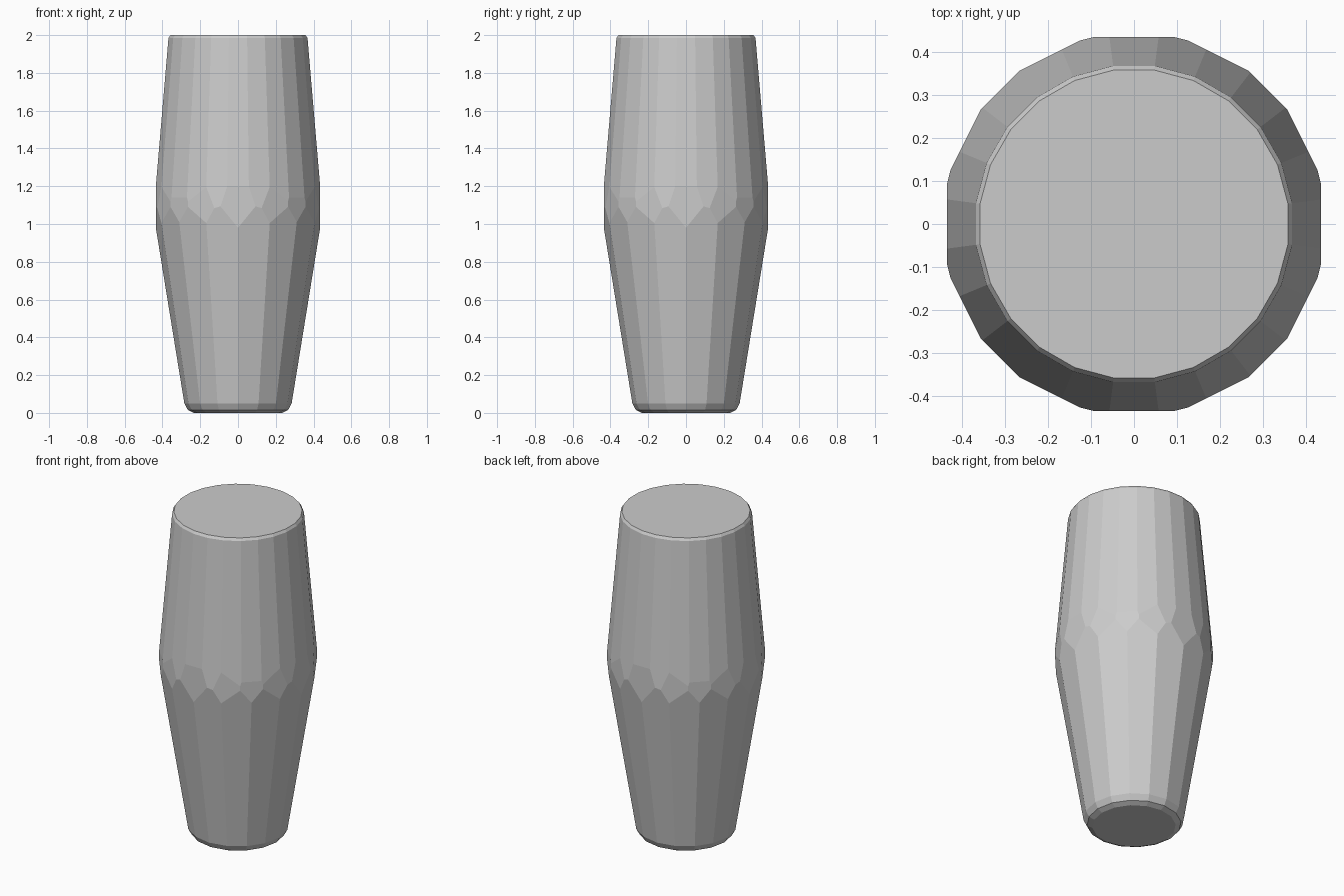
import bpy, bmesh
from math import sin, cos, pi, radians, atan2
from mathutils import Vector

if "Cube" in bpy.data.objects:
    bpy.data.objects.remove(bpy.data.objects["Cube"])

bm = bmesh.new()
# Blank block, later trimmed by facet planes
bmesh.ops.create_cube(bm, size=2)
bmesh.ops.translate(bm, verts=bm.verts[:], vec=(0, 0, 1))


def trim(point, normal):
    """Slice off everything outside a plane and cap the cut."""
    bmesh.ops.bisect_plane(bm, geom=bm.verts[:] + bm.edges[:] + bm.faces[:], dist=1e-5,
                           plane_co=point, plane_no=normal, clear_outer=True)
    rim = [e for e in bm.edges if e.is_boundary]
    if rim:
        bmesh.ops.holes_fill(bm, edges=rim, sides=0)


def trim_ring(low, high, sides, offset):
    """Cut a faceted cone through two (radius, height) profile points."""
    (r0, z0), (r1, z1) = low, high
    for i in range(sides):
        a = 2 * pi * i / sides + offset
        trim(Vector((r0 * cos(a), r0 * sin(a), z0)),
             Vector(((z1 - z0) * cos(a), (z1 - z0) * sin(a), r0 - r1)).normalized())


# Upper taper and its small rim bevel: 24 flats
trim_ring((0.435, 1.2), (0.368, 1.985), 24, 0)
trim_ring((0.368, 1.985), (0.358, 2.0), 24, 0)

# Lower taper and rounded foot: 16 sides with corners on the axes
k = cos(pi / 16)
foot = [(0.235, 0.0), (0.265, 0.015), (0.284, 0.05), (0.435, 0.98)]
for low, high in reversed(list(zip(foot, foot[1:]))):
    trim_ring((low[0] * k, low[1]), (high[0] * k, high[1]), 16, pi / 16)

# Upright facets around the waist
for q in range(4):
    for deg, dist in ((0, 0.435), (26.5, 0.438), (45, 0.44), (63.5, 0.438)):
        a = radians(deg + 90 * q)
        n = Vector((cos(a), sin(a), 0))
        trim(n * dist, n)

bmesh.ops.recalc_face_normals(bm, faces=bm.faces[:])
mesh = bpy.data.meshes.new("faceted_barrel")
bm.to_mesh(mesh)
bm.free()
body = bpy.data.objects.new("faceted_barrel", mesh)
bpy.context.collection.objects.link(body)
